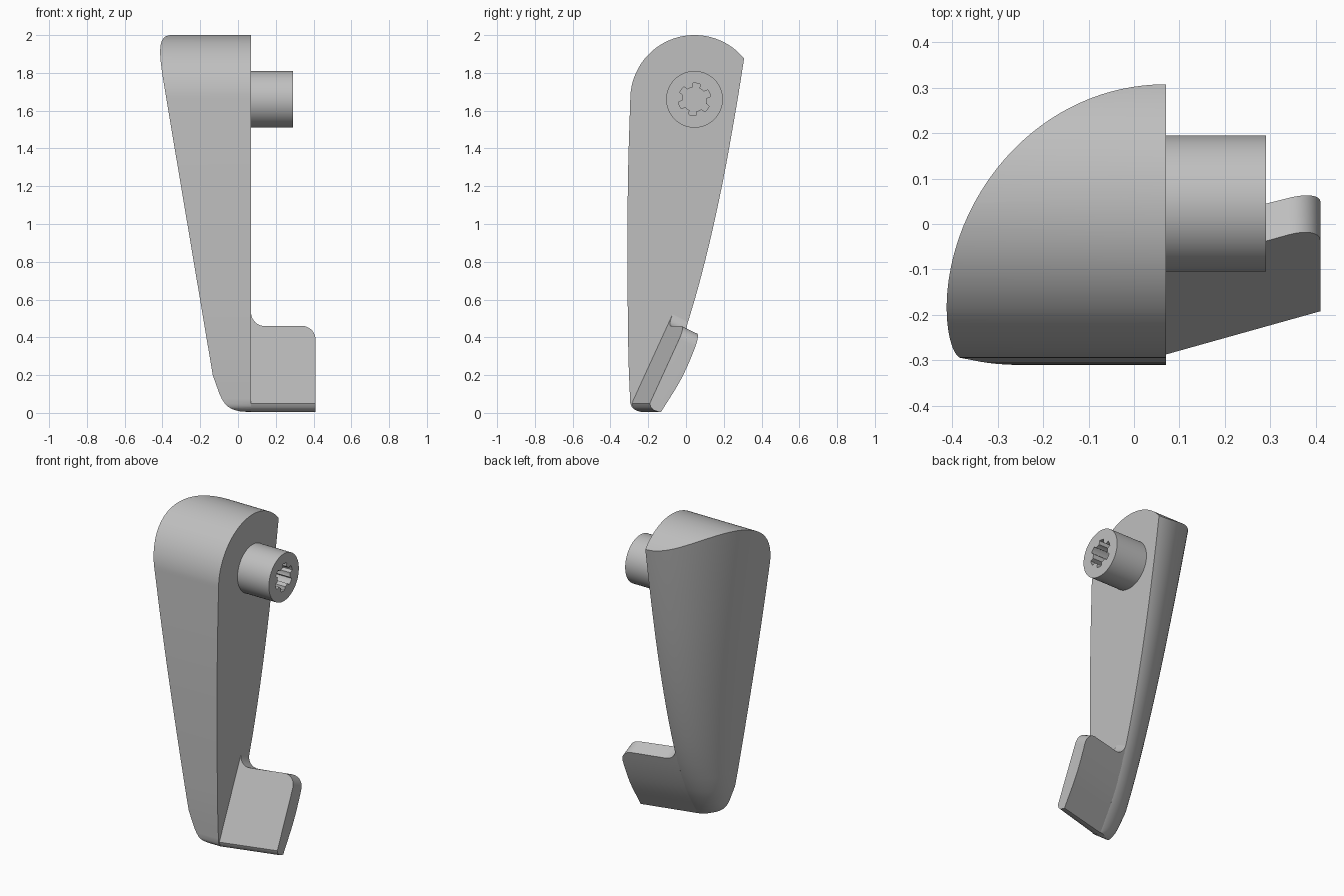
import bpy, bmesh, math

cube = bpy.data.objects.get("Cube")
if cube:
    bpy.data.objects.remove(cube, do_unlink=True)

gray = bpy.data.materials.new("plain gray")
gray.use_nodes = True
COLOR = (0.52, 0.52, 0.52, 1)
gray.diffuse_color = COLOR
gray.node_tree.nodes["Principled BSDF"].inputs["Base Color"].default_value = COLOR


def loft(name, rings):
    """Solid skinned through rings of equal length, capped at both ends."""
    bm = bmesh.new()
    rows = [[bm.verts.new(p) for p in ring] for ring in rings]
    n = len(rows[0])
    for a, b in zip(rows, rows[1:]):
        for i in range(n):
            j = (i + 1) % n
            bm.faces.new((a[i], a[j], b[j], b[i]))
    bm.faces.new(rows[0])
    bm.faces.new(rows[-1])
    bmesh.ops.recalc_face_normals(bm, faces=bm.faces)
    mesh = bpy.data.meshes.new(name)
    bm.to_mesh(mesh)
    bm.free()
    mesh.materials.append(gray)
    obj = bpy.data.objects.new(name, mesh)
    bpy.context.collection.objects.link(obj)
    return obj


def extrude_x(name, outline, x0, x1):
    return loft(name, [[(x, y, z) for y, z in outline] for x in (x0, x1)])


def activate(obj):
    bpy.ops.object.select_all(action='DESELECT')
    obj.select_set(True)
    bpy.context.view_layer.objects.active = obj


def combine(obj, tool, operation):
    mod = obj.modifiers.new("combine", 'BOOLEAN')
    mod.operation, mod.solver, mod.object = operation, 'EXACT', tool
    activate(obj)
    bpy.ops.object.modifier_apply(modifier=mod.name)
    bpy.data.objects.remove(tool, do_unlink=True)


def smooth(obj, angle=30):
    activate(obj)
    bpy.ops.object.shade_smooth_by_angle(angle=math.radians(angle))


def curve(points, t):
    """Smooth interpolation through (t, value) points."""
    k = 0
    while k < len(points) - 2 and t > points[k + 1][0]:
        k += 1

    def slope(i):
        a, b = points[max(i - 1, 0)], points[min(i + 1, len(points) - 1)]
        return (b[1] - a[1]) / (b[0] - a[0])
    (t0, v0), (t1, v1) = points[k], points[k + 1]
    d = t1 - t0
    s = (t - t0) / d
    return (v0 * (1 + 2 * s) * (1 - s) ** 2 + v1 * s * s * (3 - 2 * s)
            + d * s * (1 - s) * (slope(k) * (1 - s) - slope(k + 1) * s))


INNER = 0.07      # flat inner side of the lever
PIVOT_Y, PIVOT_Z = 0.045, 1.66
BACK = [(0, -0.22), (0.2, -0.1), (0.45, 0), (0.8, 0.1), (1.2, 0.19),
        (1.6, 0.263), (1.88, 0.308), (2.1, 0.34)]
WIDTH = [(0, 0.05), (0.02, 0.105), (0.05, 0.14), (0.1, 0.168), (0.2, 0.202)]

# Lever: tapering elliptical back, trimmed by the rounded side profile
rings = []
for z in [0, 0.01, 0.02, 0.035, 0.05, 0.075, 0.1, 0.15] + [0.2 + 0.1 * i for i in range(20)]:
    width = curve(WIDTH, z) if z < 0.2 else 0.17 + 0.168 * z
    depth = curve(BACK, z) + 0.3
    ring = [(INNER, -0.4, z)]
    for i in range(33):
        a = math.pi / 2 * i / 32
        ring.append((INNER - width * math.sin(a), -0.3 + depth * math.cos(a), z))
    ring.append((INNER - width, -0.4, z))
    rings.append(ring)
lever = loft("lever", rings)

FRONT = [(0.05, -0.295), (0.3, -0.305), (0.9, -0.31), (1.3, -0.306), (1.66, -0.295)]
profile = [(0.42, 0.004), (-0.2, 0.004), (-0.25, 0.008), (-0.272, 0.017), (-0.287, 0.031)]
profile += [(curve(FRONT, z), z) for z in [0.05 + 0.115 * i for i in range(14)]]
for i in range(65):
    a = math.pi * (1 - i / 64)
    profile.append((PIVOT_Y + 0.34 * math.cos(a), PIVOT_Z + 0.34 * math.sin(a)))
combine(lever, extrude_x("side_profile", profile, -0.7, 0.3), 'INTERSECT')
smooth(lever)

# Thumb tab: leaning plate whose top edge has a fillet and a rounded corner
edge = [(INNER - 0.002, 0.53)]
for i in range(1, 9):
    a = math.pi / 2 * i / 8
    edge.append((0.14 - 0.07 * math.cos(a), 0.53 - 0.07 * math.sin(a)))
for i in range(9):
    a = math.pi / 2 * i / 8
    edge.append((0.34 + 0.07 * math.sin(a), 0.39 + 0.07 * math.cos(a)))
rings = []
for x, top in edge:
    def front(z):
        return -0.31 + 0.458 * z + 0.28 * (x - INNER)

    def back(z):
        return curve(BACK, z) + 0.25 * (x - INNER)
    foot = front(0.05)
    ring = [(x, back(0.004), 0.004), (x, foot + 0.05, 0.005), (x, foot + 0.02, 0.015),
            (x, foot + 0.006, 0.03), (x, foot, 0.05), (x, front(top), top)]
    for i in range(10):
        z = 0.004 + (top - 0.044) * (1 - i / 10)
        ring.append((x, back(z), z))
    rings.append(ring)
smooth(loft("thumb_tab", rings))


# Pivot shaft with a six-lobed socket
def ring_outline(radius_at, count):
    return [(PIVOT_Y + radius_at(i) * math.cos(math.tau * i / count),
             PIVOT_Z + radius_at(i) * math.sin(math.tau * i / count)) for i in range(count)]


shaft = extrude_x("pivot_shaft", ring_outline(lambda i: 0.15, 72), INNER - 0.02, 0.29)
socket = extrude_x("socket_cutter",
                   ring_outline(lambda i: 0.086 if (i - 2) % 12 < 6 else 0.064, 72), 0.12, 0.4)
combine(shaft, socket, 'DIFFERENCE')
smooth(shaft)
